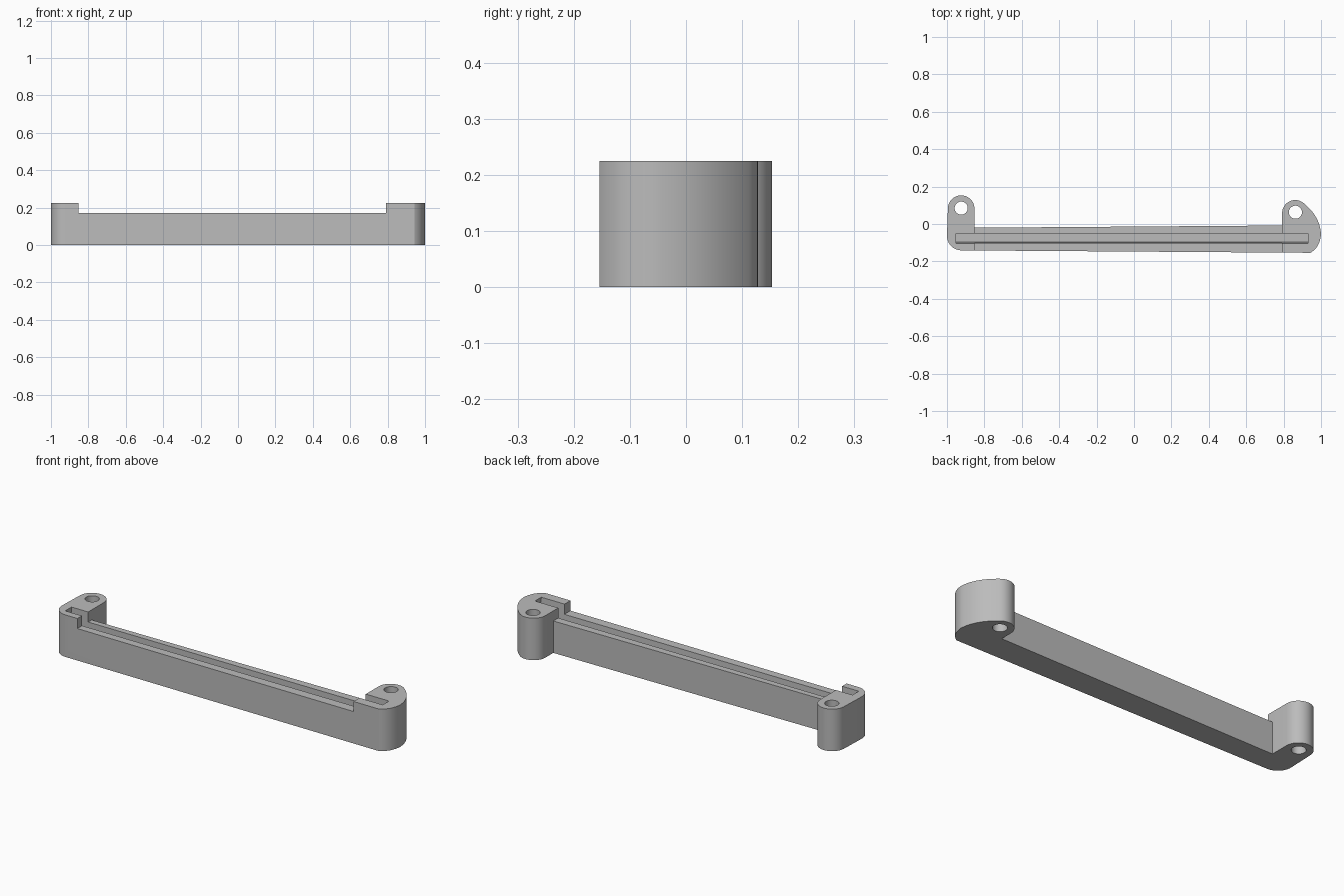
import bpy, bmesh
from math import radians, sin, cos
from mathutils import Vector

cube = bpy.data.objects.get("Cube")
if cube:
    bpy.data.objects.remove(cube, do_unlink=True)

GREY = (0.5, 0.5, 0.5, 1)
mat = bpy.data.materials.new("grey plastic")
mat.use_nodes = True
mat.diffuse_color = GREY
mat.node_tree.nodes["Principled BSDF"].inputs["Base Color"].default_value = GREY


def arc(cx, cy, r, start, end, n=20):
    angles = [radians(start + (end - start) * i / n) for i in range(n + 1)]
    return [(cx + r * cos(a), cy + r * sin(a)) for a in angles]


def bend(p0, p1, p2, n=16):
    """Quadratic curve through p0 and p2, pulled towards p1."""
    a, b, c = Vector(p0), Vector(p1), Vector(p2)
    ts = [i / n for i in range(1, n + 1)]
    return [tuple(a * (1 - t) ** 2 + b * 2 * t * (1 - t) + c * t * t) for t in ts]


def prism(name, base, offset):
    """Extrude a flat ring of 3D points along an offset."""
    bm = bmesh.new()
    face = bm.faces.new([bm.verts.new(p) for p in base])
    top = bmesh.ops.extrude_face_region(bm, geom=[face])["geom"]
    verts = [v for v in top if isinstance(v, bmesh.types.BMVert)]
    bmesh.ops.translate(bm, verts=verts, vec=offset)
    bmesh.ops.recalc_face_normals(bm, faces=bm.faces[:])
    mesh = bpy.data.meshes.new(name)
    bm.to_mesh(mesh)
    bm.free()
    mesh.materials.append(mat)
    obj = bpy.data.objects.new(name, mesh)
    bpy.context.collection.objects.link(obj)
    return obj


def upright(name, outline, z0, z1):
    return prism(name, [(x, y, z0) for x, y in outline], (0, 0, z1 - z0))


# Whole footprint: beam with a mounting lug at each end
right_lug = arc(0.862, 0.058, 0.07, 180, 50)
outline = [(-0.853, -0.02), (0.792, -0.008)] + right_lug
outline += bend(right_lug[-1], (0.995, 0.04), (1.0, -0.055))
outline += bend((1.0, -0.055), (0.994, -0.125), (0.943, -0.154))
outline += arc(-0.922, -0.063, 0.078, 270, 180)
outline += arc(-0.924, 0.082, 0.071, 176, 0)
bracket = upright("bracket", outline, 0, 0.225)

# Cutters: lowered beam top, screw holes, long slot with a slightly leaning wall
cutters = [
    upright("beam_top_cutter",
            [(-0.853, -0.3), (0.792, -0.3), (0.792, 0.3), (-0.853, 0.3)], 0.171, 0.3),
    upright("left_hole_cutter", arc(0.863, 0.063, 0.035, 0, 350, 35), -0.1, 0.3),
    upright("right_hole_cutter", arc(-0.924, 0.085, 0.035, 0, 350, 35), -0.1, 0.3),
    prism("slot_cutter",
          [(-0.952, -0.106, 0.3), (-0.952, -0.05, 0.3),
           (-0.952, -0.05, 0.06), (-0.952, -0.097, 0.06)], (1.882, 0, 0)),
]
bpy.context.view_layer.objects.active = bracket
for cutter in cutters:
    mod = bracket.modifiers.new(cutter.name, "BOOLEAN")
    mod.operation = "DIFFERENCE"
    mod.solver = "EXACT"
    mod.object = cutter
    bpy.ops.object.modifier_apply(modifier=mod.name)
for cutter in cutters:
    bpy.data.objects.remove(cutter, do_unlink=True)

# Smooth curved walls, sharp rims
bpy.ops.object.select_all(action="DESELECT")
bracket.select_set(True)
bpy.ops.object.shade_smooth_by_angle(angle=radians(30))
